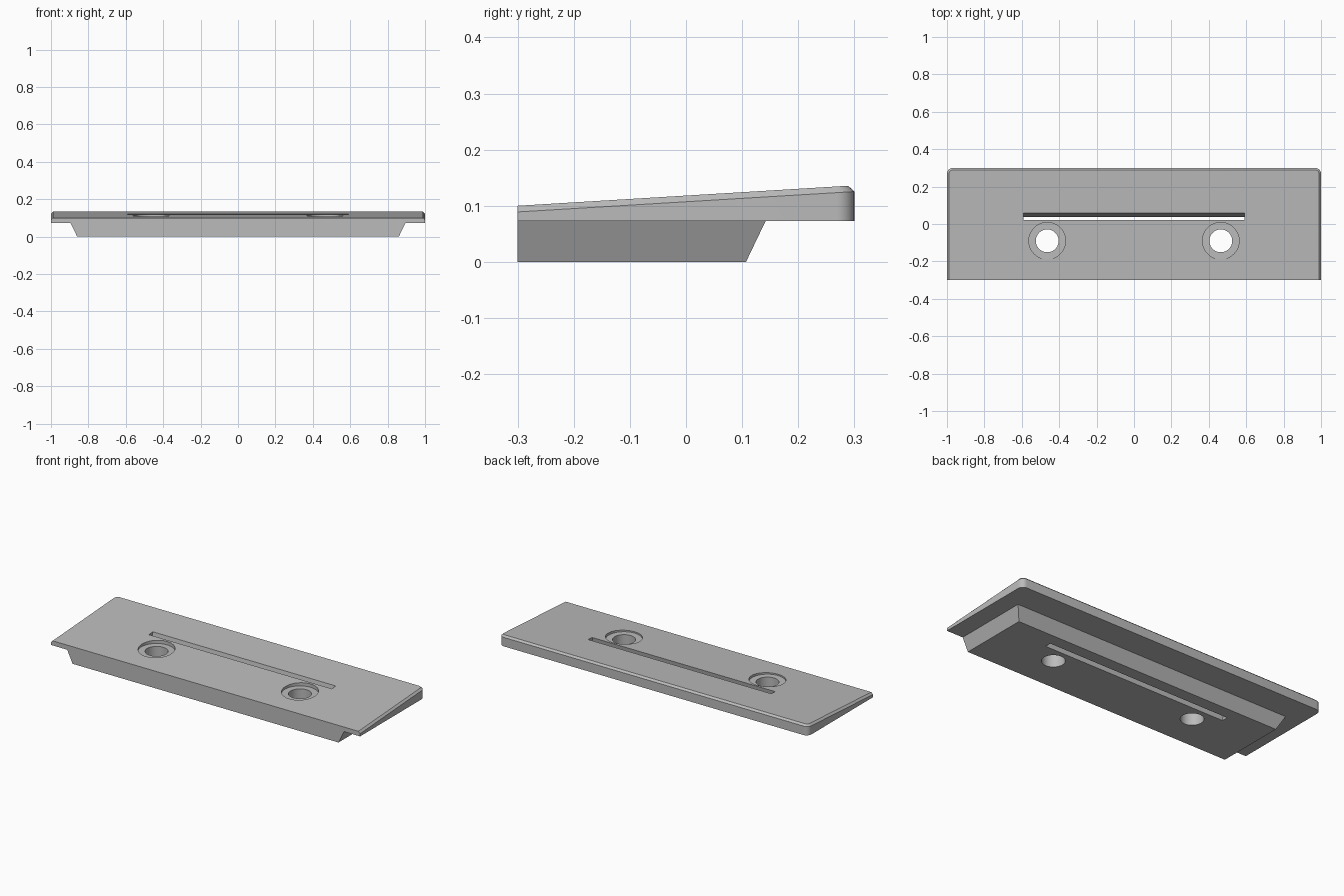
import bpy, bmesh, math

cube = bpy.data.objects.get("Cube")
if cube:
    bpy.data.objects.remove(cube, do_unlink=True)

# Single grey material
GREY = (0.5, 0.5, 0.5, 1.0)
mat = bpy.data.materials.new("plain grey")
mat.use_nodes = True
mat.diffuse_color = GREY
mat.node_tree.nodes["Principled BSDF"].inputs["Base Color"].default_value = GREY

DEPTH = 0.3
PLATE_BOTTOM = 0.073
CHAMFER = 0.011


def top_height(y):
    return 0.1 + 0.0605 * (y + DEPTH)


def loft(name, rings):
    """Solid through matching rings of points, capped at both ends."""
    bm = bmesh.new()
    loops = [[bm.verts.new(p) for p in ring] for ring in rings]
    n = len(loops[0])
    for low, high in zip(loops, loops[1:]):
        for i in range(n):
            j = (i + 1) % n
            bm.faces.new((low[i], low[j], high[j], high[i]))
    bm.faces.new(loops[0][::-1])
    bm.faces.new(loops[-1])
    bmesh.ops.recalc_face_normals(bm, faces=bm.faces)
    mesh = bpy.data.meshes.new(name)
    bm.to_mesh(mesh)
    bm.free()
    mesh.materials.append(mat)
    obj = bpy.data.objects.new(name, mesh)
    bpy.context.collection.objects.link(obj)
    return obj


def rect(x, y0, y1, z):
    return [(-x, y0, z), (x, y0, z), (x, y1, z), (-x, y1, z)]


def circle(cx, cy, r, z, n=64):
    return [(cx + r * math.cos(math.tau * i / n),
             cy + r * math.sin(math.tau * i / n), z) for i in range(n)]


def plate_outline(inset, height, radius=0.032, steps=8):
    """Plate outline with a straight front and rounded back corners."""
    pts = [(-1 + inset, -DEPTH), (1 - inset, -DEPTH)]
    for side, start in ((1, 0), (-1, math.pi / 2)):
        for i in range(steps + 1):
            a = start + math.pi / 2 * i / steps
            pts.append((side * (1 - radius) + (radius - inset) * math.cos(a),
                        DEPTH - radius + (radius - inset) * math.sin(a)))
    return [(x, y, height(y)) for x, y in pts]


def combine(target, other, operation):
    mod = target.modifiers.new(operation.title(), 'BOOLEAN')
    mod.operation = operation
    mod.solver = 'EXACT'
    mod.object = other
    bpy.context.view_layer.objects.active = target
    bpy.ops.object.modifier_apply(modifier=mod.name)
    bpy.data.objects.remove(other, do_unlink=True)


# Wedge plate with chamfered sides and back
plate = loft("wedge_plate", [
    plate_outline(0, lambda y: PLATE_BOTTOM),
    plate_outline(0, lambda y: top_height(y) - CHAMFER),
    plate_outline(CHAMFER, top_height)])

# Tapered block underneath
block = loft("lower_block", [rect(0.86, -DEPTH, 0.107, 0),
                             rect(0.895, -DEPTH, 0.142, PLATE_BOTTOM)])
combine(plate, block, 'UNION')

# Counterbored screw holes
for x in (-0.464, 0.464):
    combine(plate, loft("hole_cutter", [circle(x, -0.09, 0.061, -0.1),
                                        circle(x, -0.09, 0.061, 0.3)]), 'DIFFERENCE')
    combine(plate, loft("recess_cutter", [circle(x, -0.09, 0.098, 0.099),
                                          circle(x, -0.09, 0.098, 0.3)]), 'DIFFERENCE')

# Long slot leaning backwards
LEAN = 0.18
combine(plate, loft("slot_cutter", [rect(0.592, LEAN * z, 0.037 + LEAN * z, z)
                                    for z in (-0.1, 0.3)]), 'DIFFERENCE')

# Smooth the bores, keep the other edges sharp
bpy.ops.object.select_all(action='DESELECT')
plate.select_set(True)
bpy.context.view_layer.objects.active = plate
bpy.ops.object.shade_smooth_by_angle(angle=math.radians(25))
